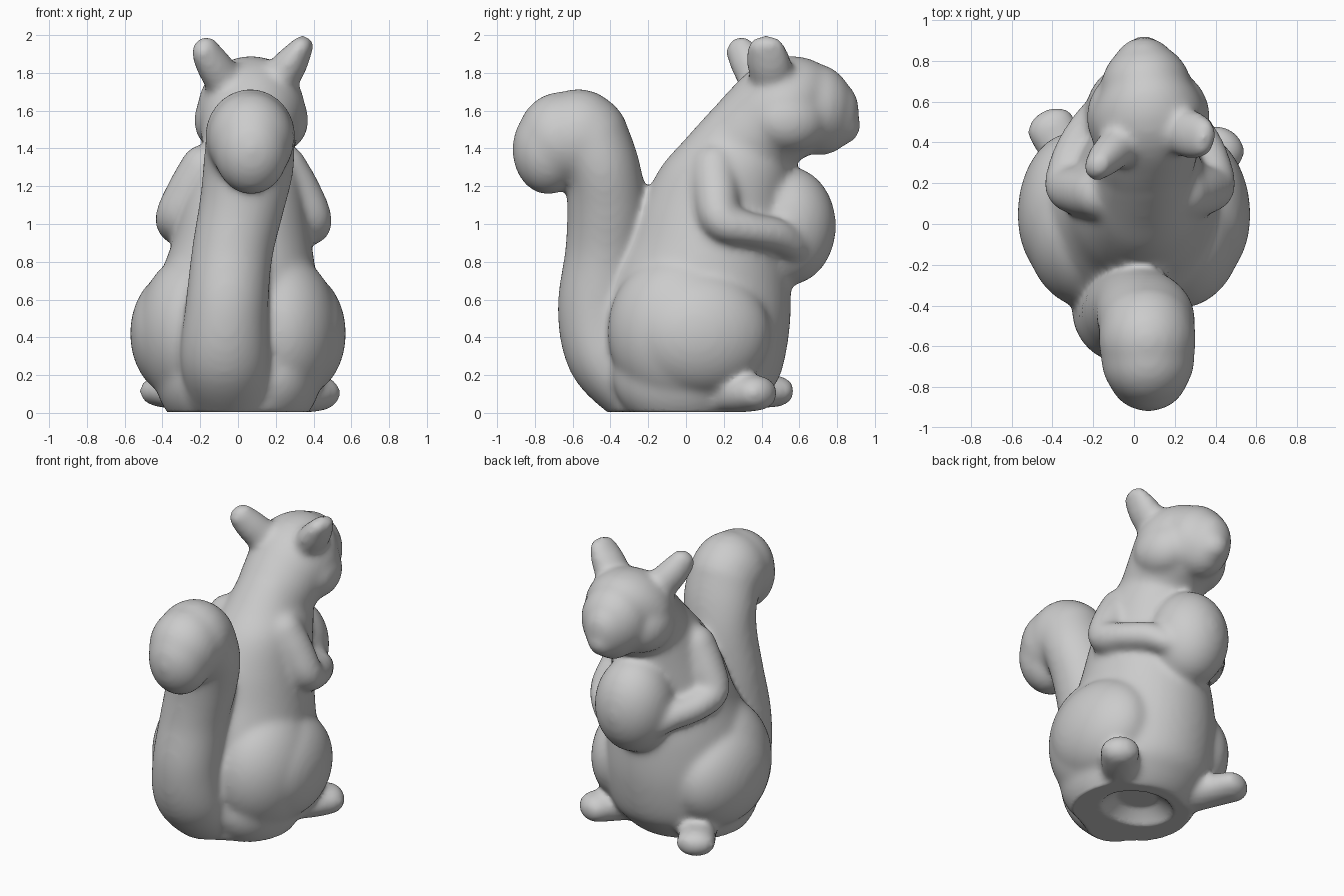
import bpy, bmesh, math
from mathutils import Vector, Matrix

if "Cube" in bpy.data.objects:
    bpy.data.objects.remove(bpy.data.objects["Cube"])

bm = bmesh.new()


def ball(center, radii, rot=(0, 0, 0)):
    """Ellipsoid volume, rotation in degrees."""
    m = Matrix.Translation(center)
    for a, ax in zip(rot, 'XYZ'):
        m = m @ Matrix.Rotation(math.radians(a), 4, ax)
    m = m @ Matrix.Diagonal((*radii, 1))
    bmesh.ops.create_uvsphere(bm, u_segments=40, v_segments=24, radius=1, matrix=m)


def spline(rows, steps=6):
    """Catmull-Rom through rows of numbers."""
    rows = [Vector(r) for r in rows]
    out = []
    for i in range(len(rows) - 1):
        p1, p2 = rows[i], rows[i + 1]
        p0 = rows[i - 1] if i else p1
        p3 = rows[i + 2] if i + 2 < len(rows) else p2
        for k in range(steps):
            t = k / steps
            out.append(0.5 * (2 * p1 + (p2 - p0) * t + (2 * p0 - 5 * p1 + 4 * p2 - p3) * t * t
                              + (3 * p1 - p0 - 3 * p2 + p3) * t ** 3))
    return out + [rows[-1]]


def loft(rows, level=False, side=(1, 0, 0), n=40):
    """Tube through (x, y, z, side radius, depth radius); round ends unless level."""
    rows = spline(rows)
    pts = [Vector(r[:3]) for r in rows]
    rings = []
    for i, r in enumerate(rows):
        t = (pts[min(i + 1, len(pts) - 1)] - pts[max(i - 1, 0)]).normalized()
        if level:
            t = Vector((0, 0, 1))
        s = Vector(side)
        s = (s - t * s.dot(t)).normalized()
        rings.append((pts[i], s, t.cross(s), t, r[3], r[4]))
    if not level:
        def cap(ring, sign):
            p, s, d, t, a, b = ring
            return [(p + t * sign * min(a, b) * math.sin(q), s, d, t, a * math.cos(q), b * math.cos(q))
                    for q in (0.35, 0.7, 1.05, 1.35, 1.52)]
        rings = cap(rings[0], -1)[::-1] + rings + cap(rings[-1], 1)
    loops = [[bm.verts.new(p + s * a * math.cos(k * math.tau / n) + d * b * math.sin(k * math.tau / n))
              for k in range(n)] for p, s, d, t, a, b in rings]
    for u, v in zip(loops, loops[1:]):
        for k in range(n):
            bm.faces.new((u[k], u[(k + 1) % n], v[(k + 1) % n], v[k]))
    bm.faces.new(loops[0][::-1])
    bm.faces.new(loops[-1])


# torso, tucked in at the bottom
loft([(0, -.03, 0, .33, .35), (0, .01, .08, .39, .4), (0, .05, .2, .44, .45),
      (0, .06, .45, .46, .49), (0, .08, .7, .42, .475), (.02, .12, .9, .37, .425),
      (.03, .155, 1.1, .33, .39), (.05, .215, 1.3, .285, .35), (.05, .28, 1.45, .235, .285),
      (.06, .35, 1.6, .2, .22)], level=True)

# head and muzzle
loft([(.05, .28, 1.38, .24, .25), (.06, .39, 1.5, .26, .26), (.07, .54, 1.615, .285, .275),
      (.06, .665, 1.61, .225, .245)])
ball((.05, .74, 1.565), (.165, .17, .21), (-25, 0, 0))
ball((.05, .83, 1.52), (.1, .095, .1))
for s in (-1, 1):
    ball((.07 + s * .15, .55, 1.55), (.15, .2, .17), (0, 0, s * 15))  # cheeks

# ears
loft([(-.06, .4, 1.74, .11, .1), (-.135, .33, 1.85, .1, .09), (-.175, .285, 1.92, .085, .07)],
     side=(.6, .8, 0))
loft([(.2, .46, 1.74, .11, .1), (.28, .44, 1.85, .12, .09), (.34, .42, 1.94, .1, .06)],
     side=(.15, 1, 0))

# arms: shoulder, elbow, hand
loft([(.23, .15, 1.29, .14, .13), (.32, .16, 1.17, .12, .12), (.38, .19, 1.02, .12, .11),
      (.36, .34, .97, .1, .09), (.28, .48, .94, .095, .09), (.2, .56, .89, .09, .08)])
loft([(-.17, .15, 1.29, .14, .13), (-.26, .16, 1.17, .12, .12), (-.32, .19, 1.03, .12, .11),
      (-.3, .34, .97, .1, .09), (-.22, .48, .94, .095, .09), (-.15, .56, .89, .09, .08)])

# nut held against the chest
ball((.01, .54, .99), (.25, .255, .315))

# haunches, filled out towards the tail
for s in (-1, 1):
    ball((s * .33, .08, .42), (.24, .37, .33), (0, 0, s * 6))
    ball((s * .22, -.03, .43), (.315, .385, .42))
    ball((s * .18, -.03, .2), (.26, .36, .3))

# feet
loft([(-.2, .14, .07, .12, .07), (-.34, .36, .11, .12, .09), (-.41, .48, .115, .125, .085)])
loft([(.2, .14, .07, .12, .07), (.36, .29, .1, .12, .1), (.43, .38, .105, .125, .095)])

# tail rising behind, with curled tip
loft([(-.05, -.28, .12, .22, .18), (-.07, -.42, .3, .235, .21), (-.06, -.46, .55, .22, .22),
      (-.03, -.43, .85, .215, .21), (.02, -.42, 1.1, .225, .21), (.055, -.45, 1.3, .24, .205),
      (.065, -.53, 1.46, .235, .23)])
ball((.065, -.57, 1.46), (.24, .25, .255))
ball((.068, -.66, 1.45), (.23, .235, .25))
ball((.07, -.73, 1.395), (.2, .19, .24))

# fuse all volumes into one sculpted skin
bmesh.ops.recalc_face_normals(bm, faces=bm.faces)
mesh = bpy.data.meshes.new("squirrel_figure")
bm.to_mesh(mesh)
bm.free()
obj = bpy.data.objects.new("squirrel_figure", mesh)
bpy.context.collection.objects.link(obj)
bpy.context.view_layer.objects.active = obj
obj.select_set(True)
remesh = obj.modifiers.new("fuse", 'REMESH')
remesh.mode = 'VOXEL'
remesh.voxel_size = 0.018
smooth = obj.modifiers.new("soften", 'SMOOTH')
smooth.factor = 0.5
smooth.iterations = 22
for name in ("fuse", "soften"):
    bpy.ops.object.modifier_apply(modifier=name)

# flat base with a shallow hollow underneath
for v in obj.data.vertices:
    c = v.co
    c.z = max(c.z, 0.005)
    d = (c.x / .24) ** 2 + ((c.y - .03) / .2) ** 2
    if c.z < .03 and d < 1:
        c.z += .08 * min(1, 1.5 * (1 - d))
bpy.ops.object.shade_smooth()
